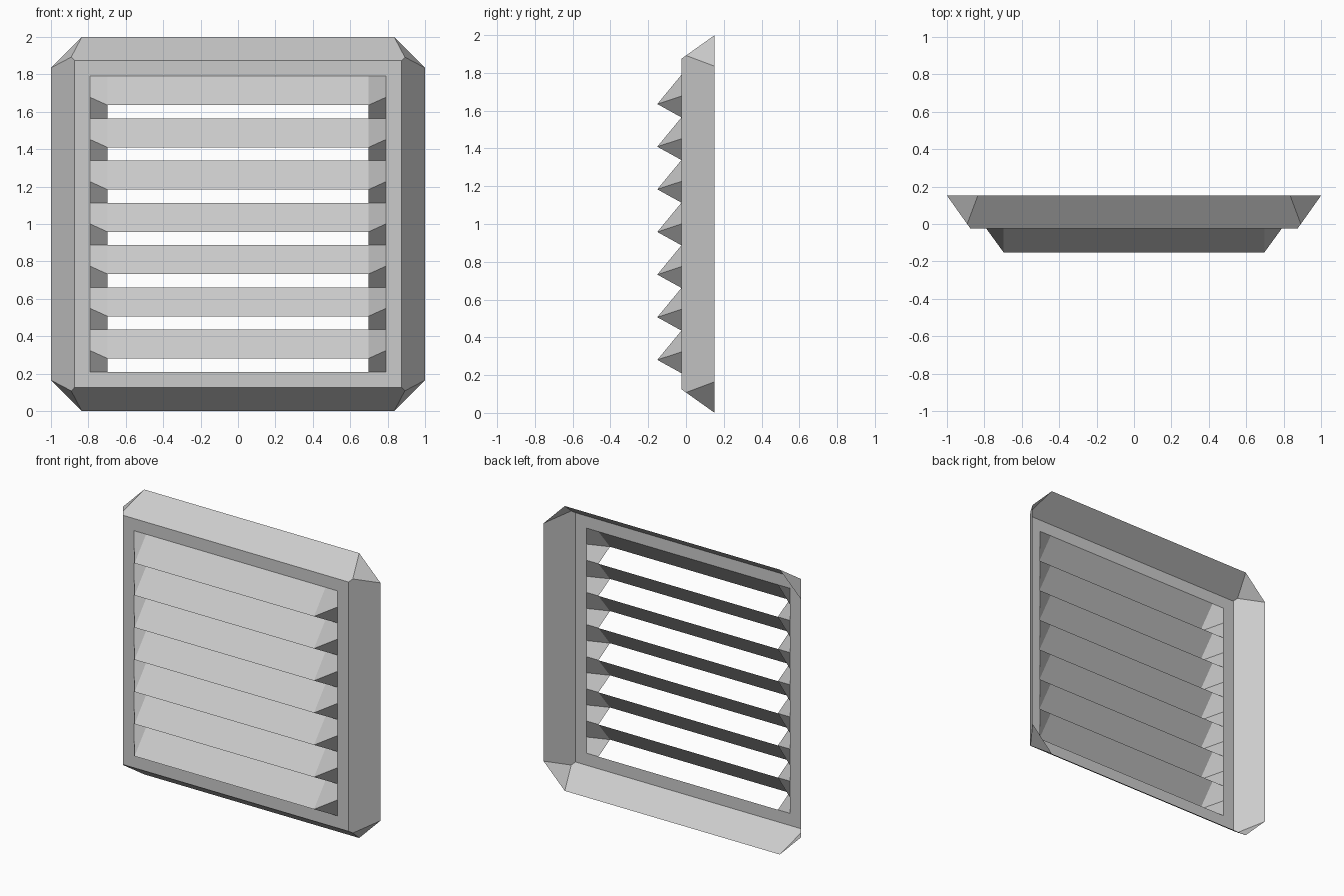
import bpy, bmesh
from mathutils import Matrix, Vector

if "Cube" in bpy.data.objects:
    bpy.data.objects.remove(bpy.data.objects["Cube"])

BACK, FACE, TIP = 0.152, -0.024, -0.152   # depths of rear rim, front face, louver lip
OPEN, LIP = 0.79, 0.697                   # half widths of the opening and louver lip
COUNT = 7
PITCH = 2 * OPEN / COUNT


def make_object(name, polygons):
    """Sheet-metal mesh from polygons, every face turned towards the front."""
    bm = bmesh.new()
    for poly in polygons:
        bm.faces.new([bm.verts.new(p) for p in poly])
    bmesh.ops.remove_doubles(bm, verts=bm.verts, dist=0.0005)
    bm.normal_update()
    for f in bm.faces:
        if f.normal.y > 0:
            f.normal_flip()
    mesh = bpy.data.meshes.new(name)
    bm.to_mesh(mesh)
    bm.free()
    obj = bpy.data.objects.new(name, mesh)
    bpy.context.collection.objects.link(obj)
    return obj


# Frame: one side with its clipped corner, repeated four times (open at the back)
f, m, c = 0.875, 0.892, 0.835
miter_y = FACE + (BACK - FACE) * (m - f) / (1 - f)
side = [
    # sloped flange
    [(-f, FACE, f), (f, FACE, f), (m, miter_y, m), (c, BACK, 1),
     (-c, BACK, 1), (-m, miter_y, m)],
    # flat front border
    [(-f, FACE, f), (f, FACE, f), (OPEN, FACE, OPEN), (-OPEN, FACE, OPEN)],
    # corner clip
    [(m, miter_y, m), (c, BACK, 1), (1, BACK, c)],
]
frame_polys = []
for k in range(4):
    turn = Matrix.Translation((0, 0, 1)) @ Matrix.Rotation(k * 1.5707963, 4, 'Y')
    frame_polys += [[turn @ Vector(p) for p in poly] for poly in side]
make_object("vent_frame", frame_polys)

# Louver: sloped hood with folded ends, open underneath
top = 1 + OPEN
mid, low, lip_z = top - PITCH / 2, top - PITCH, top - 0.155
louver = [[(-LIP, FACE, top), (LIP, FACE, top), (LIP, TIP, lip_z), (-LIP, TIP, lip_z)]]
for s in (-1, 1):
    tip = (s * LIP, TIP, lip_z)
    louver.append([(s * LIP, FACE, top), (s * OPEN, FACE, top), (s * OPEN, FACE, mid), tip])
    louver.append([tip, (s * OPEN, FACE, mid), (s * OPEN, FACE, low), (s * LIP, FACE, low)])
slats = make_object("louver_slats", louver)

# Repeat the louver down the opening
arr = slats.modifiers.new("repeat", 'ARRAY')
arr.count = COUNT
arr.use_relative_offset = False
arr.use_constant_offset = True
arr.constant_offset_displace = (0, 0, -PITCH)
